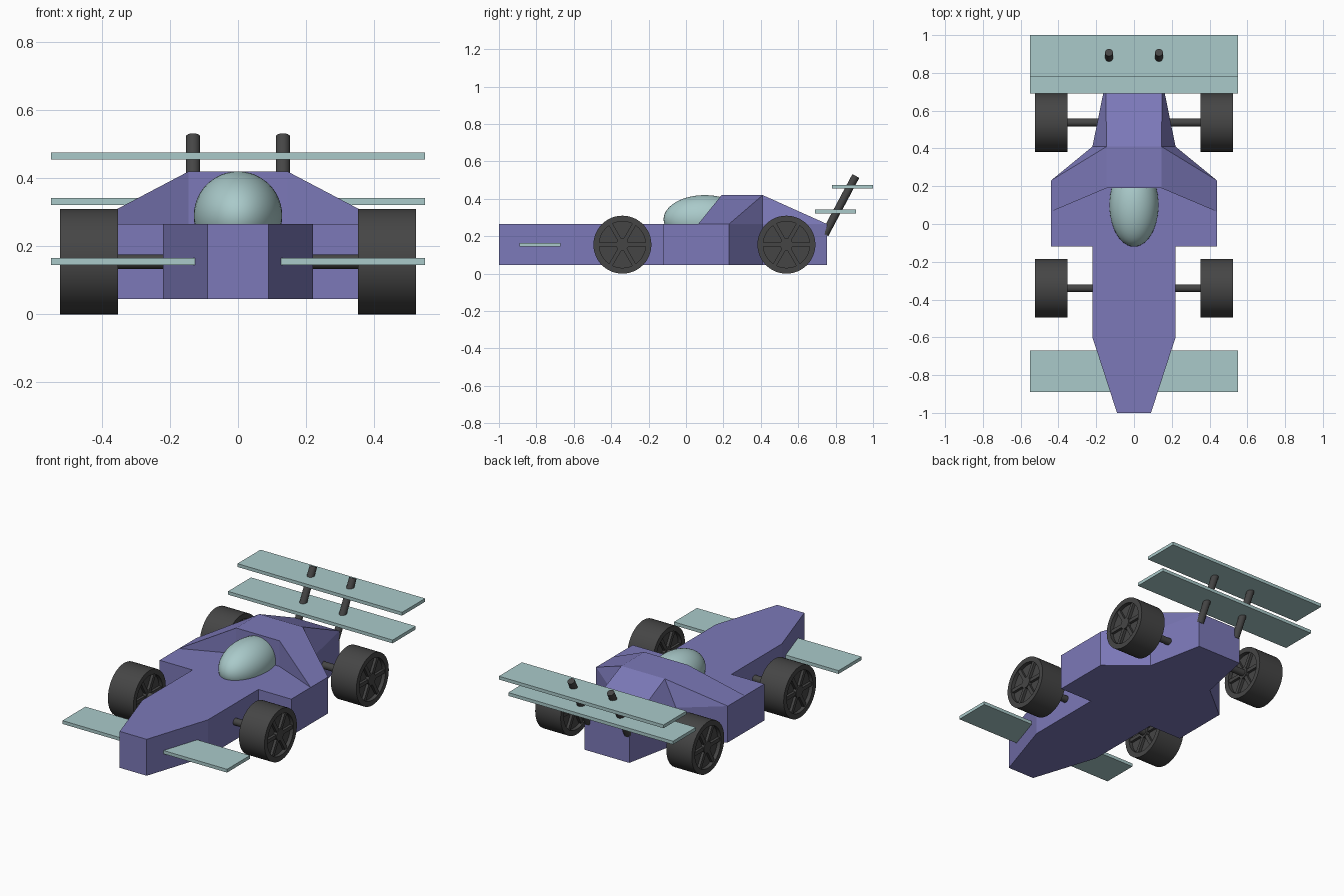
import bpy, bmesh, math
from mathutils import Vector, Matrix

if "Cube" in bpy.data.objects:
    bpy.data.objects.remove(bpy.data.objects["Cube"])


def material(name, rgb):
    m = bpy.data.materials.new(name)
    m.diffuse_color = (*rgb, 1)
    m.use_nodes = True
    m.node_tree.nodes["Principled BSDF"].inputs["Base Color"].default_value = m.diffuse_color
    return m


PURPLE = material("purple_paint", (0.20, 0.19, 0.48))
TEAL = material("pale_teal", (0.40, 0.59, 0.59))
DARK = material("dark_grey", (0.06, 0.06, 0.06))


def finish(bm, name, mat, smooth=False):
    bmesh.ops.remove_doubles(bm, verts=bm.verts, dist=1e-5)
    bmesh.ops.recalc_face_normals(bm, faces=bm.faces)
    me = bpy.data.meshes.new(name)
    bm.to_mesh(me)
    bm.free()
    me.materials.append(mat)
    ob = bpy.data.objects.new(name, me)
    bpy.context.collection.objects.link(ob)
    if smooth:
        bpy.ops.object.select_all(action='DESELECT')
        ob.select_set(True)
        bpy.context.view_layer.objects.active = ob
        bpy.ops.object.shade_smooth_by_angle(angle=math.radians(35))
    return ob


def add_box(bm, lo, hi, rot=Matrix()):
    lo, hi = Vector(lo), Vector(hi)
    m = rot @ Matrix.Translation((lo + hi) / 2) @ Matrix.Diagonal((*(hi - lo), 1))
    bmesh.ops.create_cube(bm, size=1, matrix=m)


def add_rod(bm, a, b, r, seg=24):
    a, b = Vector(a), Vector(b)
    q = (b - a).to_track_quat('Z', 'Y').to_matrix().to_4x4()
    bmesh.ops.create_cone(bm, cap_ends=True, segments=seg, radius1=r, radius2=r,
                          depth=(b - a).length, matrix=Matrix.Translation((a + b) / 2) @ q)


# Body: half outline raised to the deck, with the engine hump on top, mirrored
LOW, DECK, TOP = 0.045, 0.265, 0.42
outline = [(0, -1), (.09, -1), (.22, -.6), (.22, -.12), (.44, -.12), (.44, .065),
           (.44, .23), (.22, .41), (.15, .755), (0, .755)]
d = [(x, y, DECK) for x, y in outline]
b = [(x, y, LOW) for x, y in outline]
inner, centre = (.145, .19, DECK), (0, .19, DECK)
front, front_mid = (.145, .19, TOP), (0, .19, TOP)
back, back_mid = (.145, .41, TOP), (0, .41, TOP)
faces = [b, d[:6] + [inner, centre]]
faces += [[b[i], b[i + 1], d[i + 1], d[i]] for i in range(9)]
faces += [[centre, inner, front, front_mid],
          [inner, d[5], front],
          [d[5], d[6], back, front],
          [front_mid, front, back, back_mid],
          [d[6], d[7], back],
          [d[7], d[8], back],
          [back_mid, back, d[8], d[9]]]
bm = bmesh.new()
for f in faces:
    bm.faces.new([bm.verts.new(p) for p in f])
bmesh.ops.remove_doubles(bm, verts=bm.verts, dist=1e-5)
bmesh.ops.mirror(bm, geom=bm.verts[:] + bm.edges[:] + bm.faces[:], axis='X', merge_dist=1e-5)
finish(bm, "body", PURPLE)

# Canopy
bm = bmesh.new()
bmesh.ops.create_uvsphere(bm, u_segments=48, v_segments=24, radius=1,
                          matrix=Matrix.Translation((0, .10, .29)) @ Matrix.Diagonal((.13, .22, .13, 1)))
finish(bm, "canopy", TEAL, True)

# Wings
for name, y0, y1, z in (("front_wing", -.89, -.67, .155),
                        ("lower_rear_wing", .69, .91, .332),
                        ("upper_rear_wing", .78, 1.0, .465)):
    bm = bmesh.new()
    add_box(bm, (-.55, y0, z - .01), (.55, y1, z + .01))
    finish(bm, name, TEAL)

# Rear wing posts
for s in (-1, 1):
    bm = bmesh.new()
    add_rod(bm, (s * .132, .742, .21), (s * .132, .908, .522), .021)
    finish(bm, "wing_post", DARK, True)


# Wheel: lathed tyre with recessed disc, hub and six spokes on both faces
def wheel(name, x, y):
    bm = bmesh.new()
    prof = [(-.062, 0), (-.062, .124), (-.085, .124), (-.085, .155),
            (.085, .155), (.085, .124), (.062, .124), (.062, 0)]
    vs = [bm.verts.new((px, 0, r)) for px, r in prof]
    es = [bm.edges.new(vs[i:i + 2]) for i in range(len(vs) - 1)]
    bmesh.ops.spin(bm, geom=vs + es, cent=(0, 0, 0), axis=(1, 0, 0),
                   angle=math.tau, steps=48)
    bmesh.ops.remove_doubles(bm, verts=bm.verts, dist=1e-5)
    add_rod(bm, (-.082, 0, 0), (.082, 0, 0), .034)
    for i in range(3):
        add_box(bm, (-.078, -.126, -.011), (.078, .126, .011),
                Matrix.Rotation(i * math.pi / 3, 4, 'X'))
    ob = finish(bm, name, DARK, True)
    ob.location = (x, y, .155)


# Wheels and axles
for end, y in (("front", -.34), ("rear", .537)):
    for side, s in (("left", -1), ("right", 1)):
        wheel(f"{end}_{side}_wheel", s * .438, y)
    bm = bmesh.new()
    add_rod(bm, (-.38, y, .155), (.38, y, .155), .021)
    finish(bm, f"{end}_axle", DARK, True)
